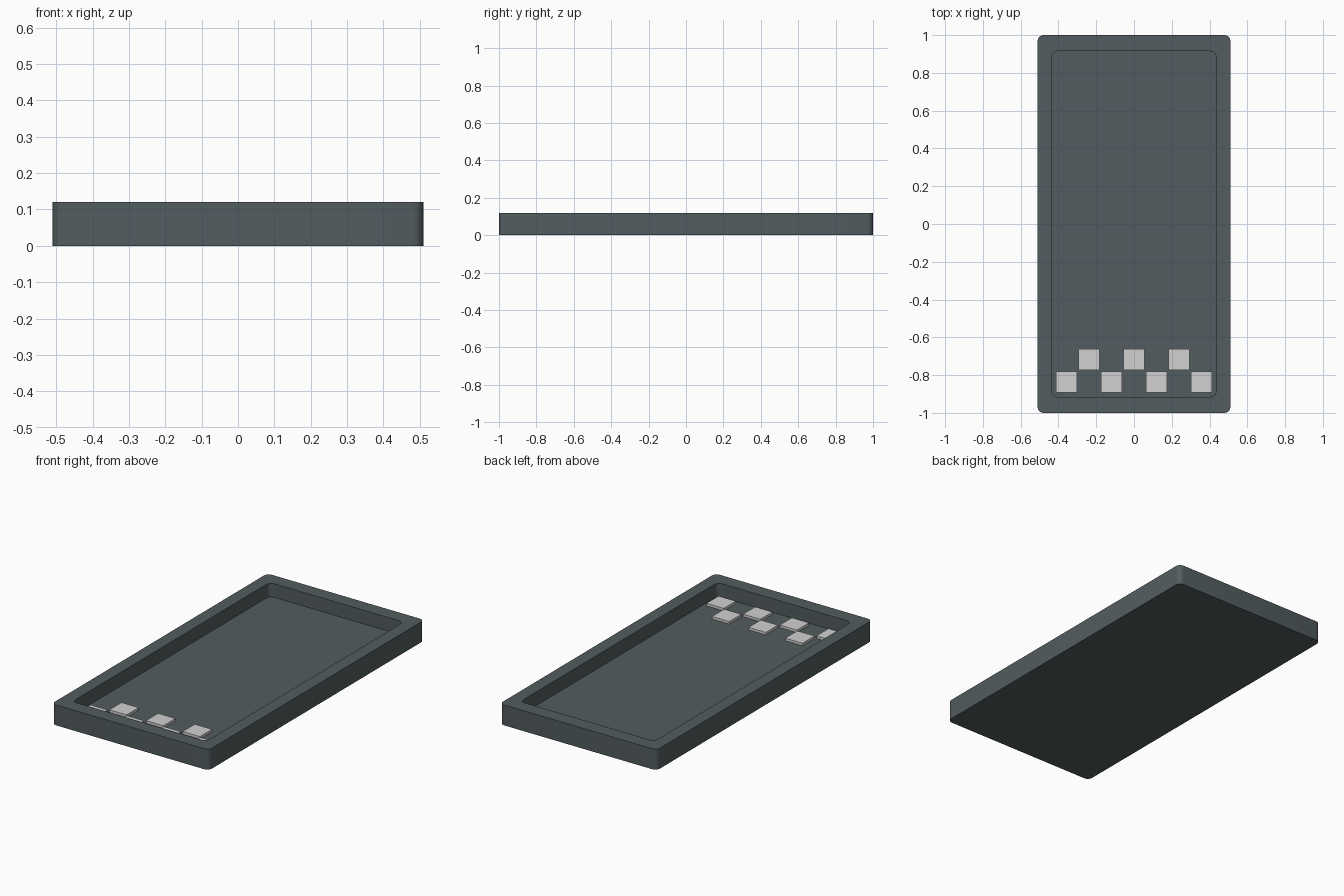
import bpy, bmesh, math

cube = bpy.data.objects.get("Cube")
if cube:
    bpy.data.objects.remove(cube, do_unlink=True)


def material(name, color):
    m = bpy.data.materials.new(name)
    m.use_nodes = True
    m.diffuse_color = color
    m.node_tree.nodes["Principled BSDF"].inputs["Base Color"].default_value = color
    return m


slate = material("dark slate", (0.085, 0.108, 0.115, 1))
pale = material("pale grey", (0.64, 0.64, 0.64, 1))


def finish(name, bm, mat):
    bmesh.ops.recalc_face_normals(bm, faces=bm.faces)
    mesh = bpy.data.meshes.new(name)
    bm.to_mesh(mesh)
    bm.free()
    mesh.materials.append(mat)
    obj = bpy.data.objects.new(name, mesh)
    bpy.context.collection.objects.link(obj)
    return obj


def rounded_loop(bm, hx, hy, r, z, steps=6):
    """Ring of vertices around a rounded rectangle."""
    verts = []
    for i, (sx, sy) in enumerate([(1, 1), (-1, 1), (-1, -1), (1, -1)]):
        for k in range(steps + 1):
            a = (i + k / steps) * math.pi / 2
            verts.append(bm.verts.new((sx * (hx - r) + r * math.cos(a),
                                       sy * (hy - r) + r * math.sin(a), z)))
    return verts


# Tray: rounded outer wall, flat rim and sunken floor
HEIGHT, FLOOR, RADIUS = 0.12, 0.04, 0.03
bm = bmesh.new()
rings = [rounded_loop(bm, 0.51, 1.0, RADIUS, 0),
         rounded_loop(bm, 0.51, 1.0, RADIUS, HEIGHT),
         rounded_loop(bm, 0.435, 0.915, RADIUS, HEIGHT),
         rounded_loop(bm, 0.435, 0.915, RADIUS, FLOOR)]
for low, high in zip(rings, rings[1:]):
    for i in range(len(low)):
        j = (i + 1) % len(low)
        bm.faces.new((low[i], low[j], high[j], high[i]))
bm.faces.new(rings[0])
bm.faces.new(rings[-1])
tray = finish("tray", bm, slate)
bpy.context.view_layer.objects.active = tray
tray.select_set(True)
bpy.ops.object.shade_smooth_by_angle(angle=math.radians(40))

# Checkered tiles: two staggered rows near the front
SIZE, THICK, PITCH = 0.112, 0.015, 0.119
for row, y, columns in (("front", -0.836, (-3, -1, 1, 3)),
                        ("back", -0.717, (-2, 0, 2))):
    for n, c in enumerate(columns, 1):
        bm = bmesh.new()
        bmesh.ops.create_cube(bm, size=1)
        bmesh.ops.scale(bm, vec=(SIZE, SIZE, THICK), verts=bm.verts)
        tile = finish(f"{row}_tile_{n}", bm, pale)
        tile.location = (c * PITCH, y, FLOOR + THICK / 2)
